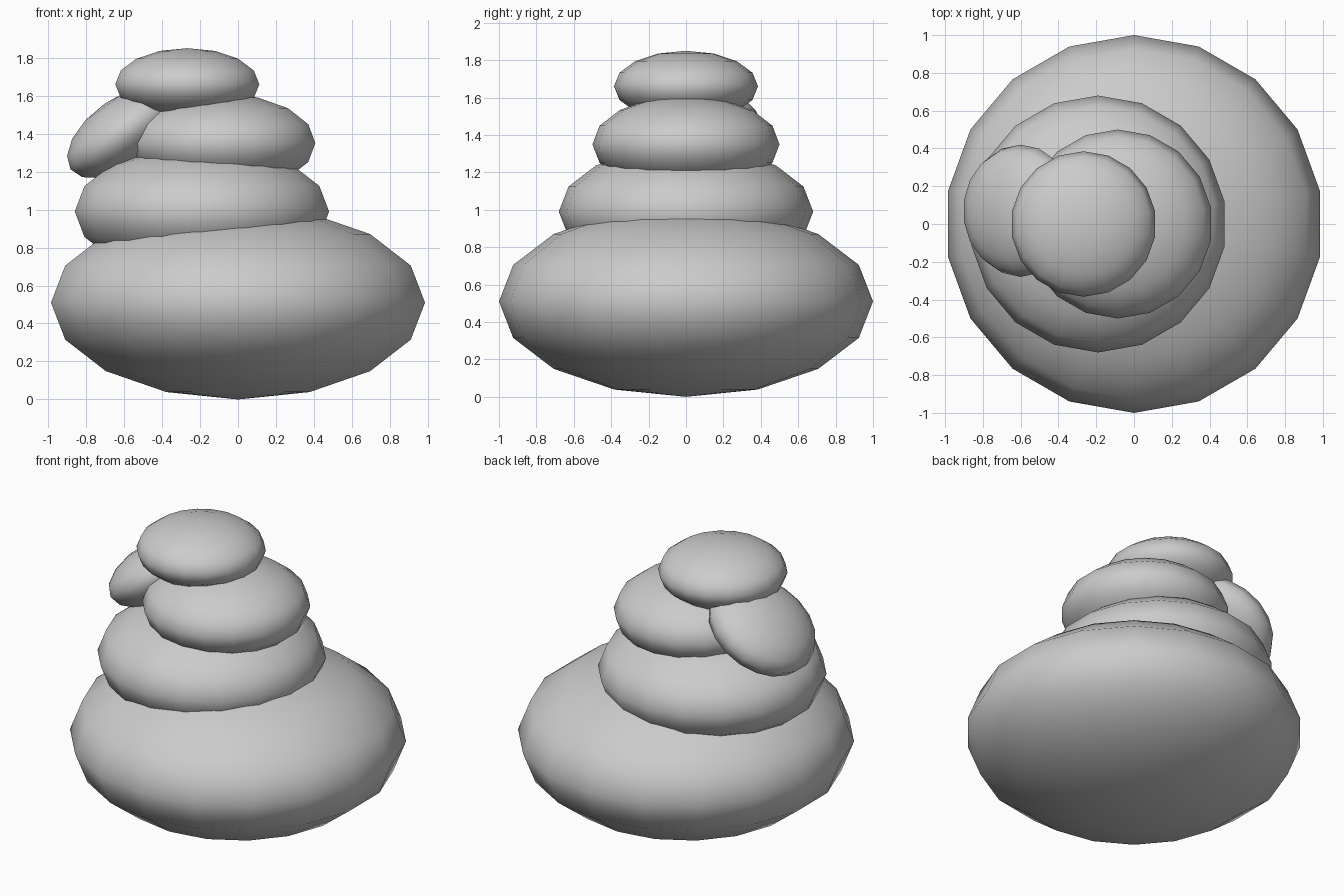
import bpy
import math

cube = bpy.data.objects.get("Cube")
if cube:
    bpy.data.objects.remove(cube, do_unlink=True)

# One plain stone colour
GREY = (0.6, 0.6, 0.6, 1.0)
stone = bpy.data.materials.new("stone grey")
stone.use_nodes = True
stone.diffuse_color = GREY
bsdf = next(n for n in stone.node_tree.nodes if n.type == "BSDF_PRINCIPLED")
bsdf.inputs["Base Color"].default_value = GREY
bsdf.inputs["Roughness"].default_value = 0.8


def pebble(name, centre, radius, half_height, tilt=0.0):
    """A flattened low-poly round stone, tilted so its +x side rises."""
    bpy.ops.mesh.primitive_uv_sphere_add(
        segments=18, ring_count=8, radius=1, location=centre,
        rotation=(0, -math.radians(tilt), 0))
    ob = bpy.context.object
    ob.name = ob.data.name = name
    ob.scale = (radius, radius, half_height)
    ob.data.materials.append(stone)
    bpy.ops.object.shade_smooth()
    return ob


# Stacked stones, bottom to top
pebble("base_stone", (0, 0, 0.51), 1.0, 0.51)
pebble("second_stone", (-0.19, 0, 0.99), 0.68, 0.35)
pebble("third_stone", (-0.085, 0, 1.35), 0.50, 0.26)
pebble("top_stone", (-0.267, 0, 1.66), 0.385, 0.19)

# Small stone leaning against the stack
pebble("leaning_stone", (-0.60, 0.07, 1.41), 0.35, 0.18, tilt=35)
